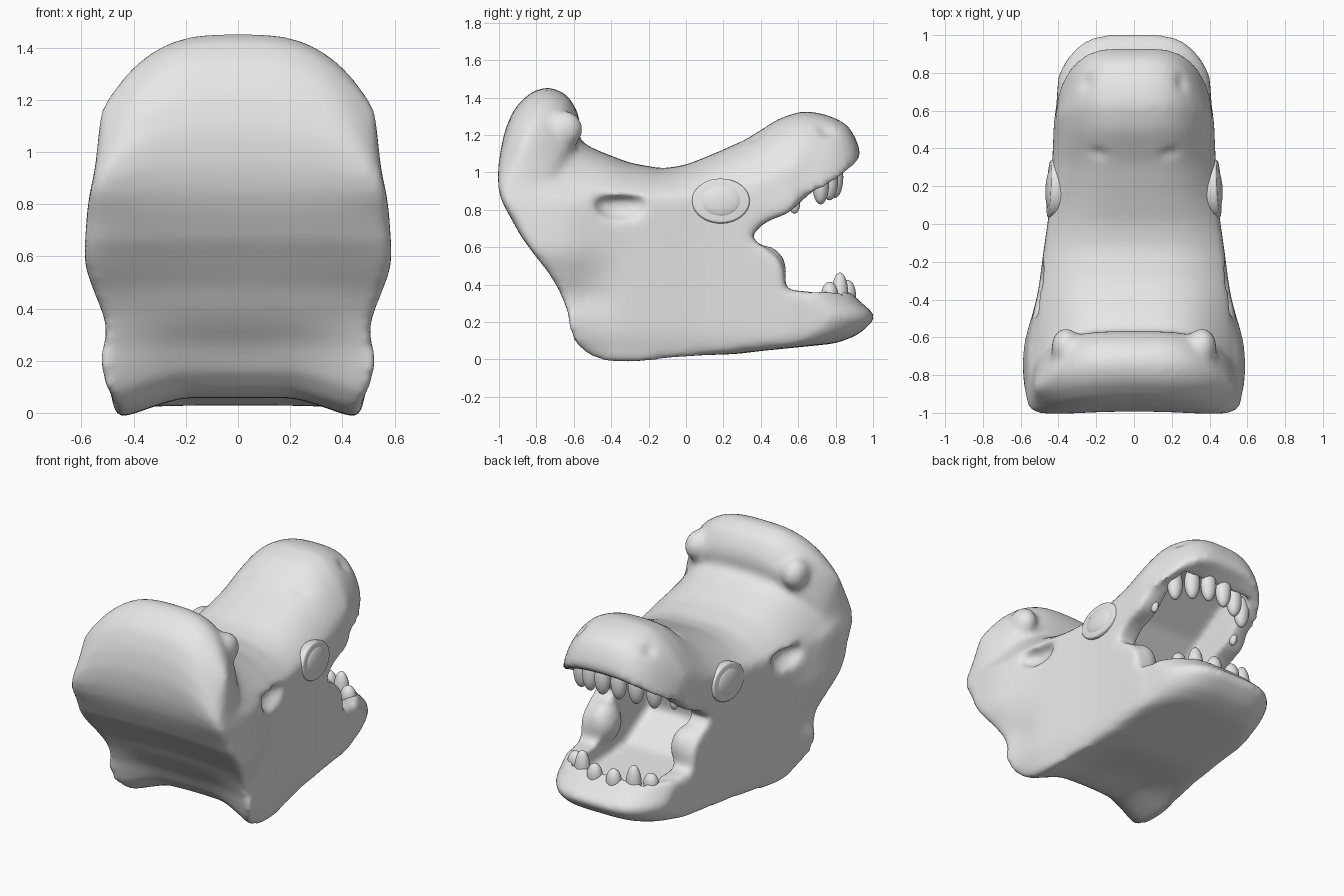
import bpy
import bmesh
from mathutils import Matrix, Vector

cube = bpy.data.objects.get("Cube")
if cube:
    bpy.data.objects.remove(cube, do_unlink=True)

grey = bpy.data.materials.new("plain_grey")
grey.use_nodes = True
grey.diffuse_color = (0.8, 0.8, 0.8, 1)
grey.node_tree.nodes["Principled BSDF"].inputs["Base Color"].default_value = (0.8, 0.8, 0.8, 1)


def make_object(name, bm):
    bmesh.ops.recalc_face_normals(bm, faces=bm.faces)
    mesh = bpy.data.meshes.new(name)
    bm.to_mesh(mesh)
    bm.free()
    mesh.materials.append(grey)
    mesh.polygons.foreach_set("use_smooth", [True] * len(mesh.polygons))
    obj = bpy.data.objects.new(name, mesh)
    bpy.context.collection.objects.link(obj)
    return obj


def extrude_profile(name, points, half):
    bm = bmesh.new()
    face = bm.faces.new([bm.verts.new((-half, y, z)) for y, z in points])
    side = bmesh.ops.extrude_face_region(bm, geom=[face])["geom"]
    verts = [g for g in side if isinstance(g, bmesh.types.BMVert)]
    bmesh.ops.translate(bm, verts=verts, vec=(2 * half, 0, 0))
    return make_object(name, bm)


def add_ball(bm, centre, size, top=1.0):
    """Squashed sphere, optionally flattened above a given height."""
    verts = bmesh.ops.create_uvsphere(bm, u_segments=24, v_segments=14, radius=1)["verts"]
    for v in verts:
        v.co.z = min(v.co.z, top)
        v.co = Vector(centre) + Vector(a * b for a, b in zip(v.co, size))


def apply_modifiers(obj):
    bpy.context.view_layer.update()
    graph = bpy.context.evaluated_depsgraph_get()
    mesh = bpy.data.meshes.new_from_object(obj.evaluated_get(graph))
    obj.modifiers.clear()
    obj.data = mesh


def remesh(obj, size, rounds):
    mod = obj.modifiers.new("remesh", "REMESH")
    mod.mode = "VOXEL"
    mod.voxel_size = size
    mod.use_smooth_shade = True
    smooth = obj.modifiers.new("smooth", "SMOOTH")
    smooth.factor = 0.5
    smooth.iterations = rounds
    apply_modifiers(obj)


def boolean(obj, other, operation):
    mod = obj.modifiers.new("boolean", "BOOLEAN")
    mod.operation = operation
    mod.object = other
    apply_modifiers(obj)
    bpy.data.objects.remove(other, do_unlink=True)


def step(v, low, high):
    t = max(0, min(1, (v - low) / (high - low)))
    return t * t * (3 - 2 * t)


def linear(table, v):
    if v <= table[0][0]:
        return table[0][1]
    for (a, p), (b, q) in zip(table, table[1:]):
        if v <= b:
            return p + (q - p) * (v - a) / (b - a)
    return table[-1][1]


def blend(table, v, reach=0.08):
    """Linear lookup, averaged nearby so that corners turn into curves."""
    return sum(linear(table, v + reach * k / 3) for k in range(-3, 4)) / 7


# Head: side profile with frill, nape, snout, open jaws
head_profile = [
    (-.63, .14), (-.6, .06), (-.52, -.01), (-.42, -.04), (-.28, -.045), (0, -.005), (.4, .045),
    (.8, .085), (.92, .13), (1.03, .23), (.95, .29), (.87, .37), (.77, .35), (.65, .37), (.51, .36),
    (.54, .46), (.5, .54), (.43, .6), (.35, .62), (.35, .67), (.43, .74), (.55, .79),
    (.62, .85), (.7, .92), (.8, 1.0), (.94, 1.08), (.91, 1.18), (.86, 1.26), (.75, 1.31),
    (.63, 1.33), (.5, 1.29), (.39, 1.22), (.33, 1.18), (.15, 1.1), (0, 1.04), (-.12, 1.02),
    (-.3, 1.05), (-.48, 1.12), (-.6, 1.18), (-.56, 1.24), (-.58, 1.33), (-.64, 1.42),
    (-.75, 1.46), (-.86, 1.43), (-.95, 1.34), (-1.0, 1.22), (-1.025, 1.08), (-1.02, .96),
    (-1.0, .86), (-.96, .77), (-.9, .66), (-.82, .56), (-.74, .47), (-.68, .37), (-.645, .26)]
width_along = [(-.65, .585), (-.5, .545), (-.2, .505), (.1, .46), (.4, .445), (.7, .435), (1, .42)]
frill_width = [(0, .48), (.06, .525), (.2, .545), (.33, .51), (.57, .592), (.75, .58), (.9, .57), (1.18, .55), (1.45, .53)]
jaw_width = [(0, .53), (.1, .56), (.9, .565), (1.3, .55)]

head = extrude_profile("head", head_profile, 1)
remesh(head, 0.03, 4)
for vert in head.data.vertices:
    u, y, z = vert.co
    u = max(-1, min(1, u))
    hollow = 1 - u * u
    edge = u ** 4
    rim = edge * edge
    low = step(-z, -.4, 0)
    rear = step(-y, .3, .6)
    width = rear * blend(frill_width, z, .05) + (1 - rear) * blend(jaw_width, z, .05)
    vert.co.x = u * blend(width_along, y) * width / .585
    # rounded muzzle, rounded back corners, frill sides swept back
    vert.co.y -= .22 * edge * step(y, .5, .9)
    vert.co.y += .04 * rim * step(-y, .75, 1)
    vert.co.y -= .18 * edge * step(y, -1, -.6) * rear * step(z, .95, 1.2)
    vert.co.y += hollow * (.03 * step(-y, .6, .9) + .08 * rear * step(-z, -.45, -.1))
    # rounded top edges, hollow underside
    vert.co.z -= .3 * abs(u) ** 3 * step(z, .7, 1.35)
    vert.co.z += low * (.1 * min(1, 1.25 * hollow) * step(-y, -.3, .3) + .02 * rim)

# Mouth cavity
mouth_profile = [(0, .42), (.25, .27), (.72, .23), (.8, .26), (.84, .4), (.84, .7),
                 (.8, 1.0), (.75, 1.1), (.58, 1.08), (.3, .9), (.05, .65)]
mouth = extrude_profile("mouth_cutter", mouth_profile, .28)
boolean(head, mouth, "DIFFERENCE")

# Ear hollows, nostrils and creases behind the snout
bm = bmesh.new()
for s in (-1, 1):
    add_ball(bm, (s * .52, -.34, .83), (.09, .15, .09), .45)
    add_ball(bm, (s * .27, .76, 1.25), (.05, .06, .06))
    add_ball(bm, (s * .23, .37, 1.2), (.1, .035, .045))
boolean(head, make_object("hollow_cutter", bm), "DIFFERENCE")

# Lumps at the ends of the frill lip, and cheek pads in the jaw corners
bm = bmesh.new()
for s in (-1, 1):
    add_ball(bm, (s * .36, -.65, 1.23), (.08, .1, .1))
    add_ball(bm, (s * .31, .42, .47), (.1, .12, .14))
boolean(head, make_object("lumps", bm), "UNION")
remesh(head, 0.02, 11)

# Eyes: a flat rim with a low domed centre, turned slightly forward and up
for s, side in ((1, "left"), (-1, "right")):
    turn = Matrix.Translation((s * .416, .185, .845)) @ Matrix.Rotation(s * .05, 4, "Z")
    turn = turn @ Matrix.Rotation(-s * .1, 4, "Y")
    disc = turn @ Matrix.Diagonal((1, .155, .12, 1)) @ Matrix.Rotation(1.5708, 4, "Y")
    bm = bmesh.new()
    bmesh.ops.create_cone(bm, cap_ends=True, segments=40, radius1=1, radius2=1, depth=.07, matrix=disc)
    rim = make_object(side + "_eye_rim", bm)
    bevel = rim.modifiers.new("bevel", "BEVEL")
    bevel.width = .012
    bevel.segments = 3
    apply_modifiers(rim)
    bm = bmesh.new()
    add_ball(bm, (s * .022, 0, 0), (.03, .115, .09))
    bm.transform(turn)
    make_object(side + "_eye", bm)

# Teeth along the curved jaw rims
upper, lower = bmesh.new(), bmesh.new()
for s in (-1, 1):
    for x in (.06, .17, .27):
        add_ball(upper, (s * x, .8 - 1.1 * x * x, .975 - .5 * x * x), (.052, .045, .11))
    add_ball(upper, (s * .32, .58, .83), (.025, .03, .05))
    for x, height in ((.07, .08), (.19, .12), (.28, .07)):
        add_ball(lower, (s * x, .87 - 1.3 * x * x, .345), (.05, .045, height))
make_object("upper_teeth", upper)
make_object("lower_teeth", lower)

# Smooth shading that keeps the rim edges
bpy.ops.object.select_all(action="DESELECT")
for obj in bpy.context.collection.objects:
    if obj.type == "MESH":
        obj.select_set(True)
        bpy.context.view_layer.objects.active = obj
bpy.ops.object.shade_smooth_by_angle(angle=0.9)
